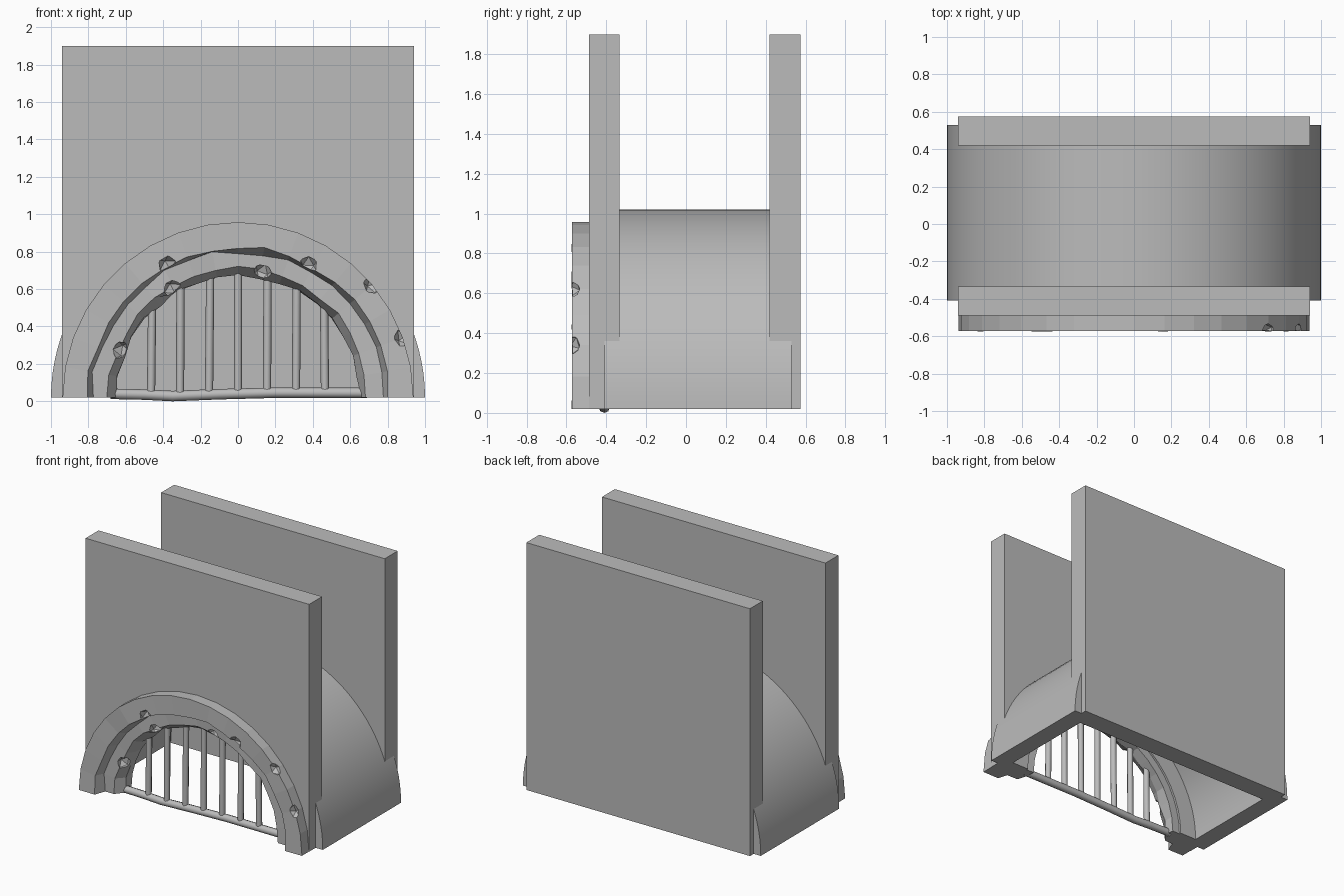
import bpy, bmesh, random
from math import cos, sin, pi, radians, sqrt
from mathutils import Matrix, Vector

random.seed(4)
if "Cube" in bpy.data.objects:
    bpy.data.objects.remove(bpy.data.objects["Cube"])

BASE = 0.02          # ground level of the masonry
stone = bpy.data.materials.new("grey_stone")
stone.use_nodes = True
grey = (0.5, 0.5, 0.5, 1)
stone.diffuse_color = grey
stone.node_tree.nodes["Principled BSDF"].inputs["Base Color"].default_value = grey


def finish(name, bm):
    bmesh.ops.recalc_face_normals(bm, faces=bm.faces)
    mesh = bpy.data.meshes.new(name)
    bm.to_mesh(mesh)
    bm.free()
    mesh.materials.append(stone)
    ob = bpy.data.objects.new(name, mesh)
    bpy.context.collection.objects.link(ob)
    return ob


def activate(ob):
    bpy.ops.object.select_all(action='DESELECT')
    ob.select_set(True)
    bpy.context.view_layer.objects.active = ob


def arch(name, profile, segments, wobble=()):
    """Sweep a closed (radius, y) profile over a half circle."""
    bm = bmesh.new()
    rings = []
    for i in range(segments + 1):
        a = pi * i / segments
        ring = []
        for k, (r, y) in enumerate(profile):
            if k in wobble:
                r += random.uniform(-0.012, 0.012)
                y += random.uniform(0, 0.012)
            ring.append(bm.verts.new((r * cos(a), y, BASE + r * sin(a))))
        rings.append(ring)
    n = len(profile)
    for p, q in zip(rings, rings[1:]):
        for k in range(n):
            bm.faces.new((p[k], p[(k + 1) % n], q[(k + 1) % n], q[k]))
    bm.faces.new(rings[0])
    bm.faces.new(rings[-1])
    return finish(name, bm)


def slab(name, outline, y0, y1):
    """Extrude an (x, z) outline between two depths."""
    bm = bmesh.new()
    face = bm.faces.new([bm.verts.new((x, y0, z)) for x, z in outline])
    out = bmesh.ops.extrude_face_region(bm, geom=[face])
    moved = [v for v in out["geom"] if isinstance(v, bmesh.types.BMVert)]
    bmesh.ops.translate(bm, verts=moved, vec=(0, y1 - y0, 0))
    return finish(name, bm)


def rod(name, points, radius):
    curve = bpy.data.curves.new(name, 'CURVE')
    curve.dimensions = '3D'
    curve.bevel_depth = radius
    curve.bevel_resolution = 2
    curve.use_fill_caps = True
    spline = curve.splines.new('POLY')
    spline.points.add(len(points) - 1)
    for pt, co in zip(spline.points, points):
        pt.co = (*co, 1)
    curve.materials.append(stone)
    ob = bpy.data.objects.new(name, curve)
    bpy.context.collection.objects.link(ob)


# Barrel vault
vault = arch("tunnel_vault", [(1, -0.41), (1, 0.53), (0.86, 0.53), (0.86, -0.41)], 48)
activate(vault)
bpy.ops.object.shade_smooth_by_angle(angle=radians(30))

# Walls: solid at the back, arched opening at the front
W, TOP = 0.94, 1.9
slab("back_wall", [(-W, BASE), (W, BASE), (W, TOP), (-W, TOP)], 0.42, 0.575)
opening = [(0.72 * cos(pi * i / 24), BASE + 0.72 * sin(pi * i / 24)) for i in range(25)]
slab("front_wall", [(-W, BASE), (-W, TOP), (W, TOP), (W, BASE)] + opening, -0.488, -0.333)

# Stepped, worn stone trim around the opening
trim = arch("arch_trim", [(0.938, -0.36), (0.938, -0.572), (0.805, -0.575), (0.78, -0.50),
                          (0.692, -0.50), (0.65, -0.43), (0.655, -0.345)], 18, wobble=(2, 3, 4, 5))

# Chips knocked out of the trim: radius, angle, depth
chips = [(0.94, 40, -0.58), (0.94, 20, -0.58), (0.80, 118, -0.58), (0.80, 62, -0.58),
         (0.68, 121, -0.48), (0.68, 79, -0.48), (0.67, 158, -0.48)]
for r, deg, y in chips:
    a = radians(deg)
    bm = bmesh.new()
    bmesh.ops.create_icosphere(bm, subdivisions=1, radius=0.055)
    bmesh.ops.transform(bm, verts=bm.verts, matrix=Matrix.Translation(
        Vector((r * cos(a), y, BASE + r * sin(a)))) @ Matrix.Rotation(a, 4, 'Y'))
    cutter = finish("chip_cutter", bm)
    cutter.hide_render = True
    activate(trim)
    mod = trim.modifiers.new("chip", 'BOOLEAN')
    mod.operation = 'DIFFERENCE'
    mod.object = cutter
    bpy.ops.object.modifier_apply(modifier=mod.name)
    bpy.data.objects.remove(cutter)

# Grating: sagging bottom rail and seven upright bars
RAIL_Y = -0.41
rod("grate_rail", [(-0.68, RAIL_Y, 0.04), (-0.5, RAIL_Y, 0.036), (-0.35, RAIL_Y, 0.028),
                   (-0.1, RAIL_Y, 0.038), (0.2, RAIL_Y, 0.046), (0.69, RAIL_Y, 0.045)], 0.028)
for i in range(7):
    x = -0.465 + 0.155 * i
    top = BASE + sqrt(0.68 ** 2 - x ** 2)
    rod("grate_bar_%d" % (i + 1), [(x, RAIL_Y, 0.04), (x + random.uniform(-0.01, 0.01), RAIL_Y, top)], 0.022)
